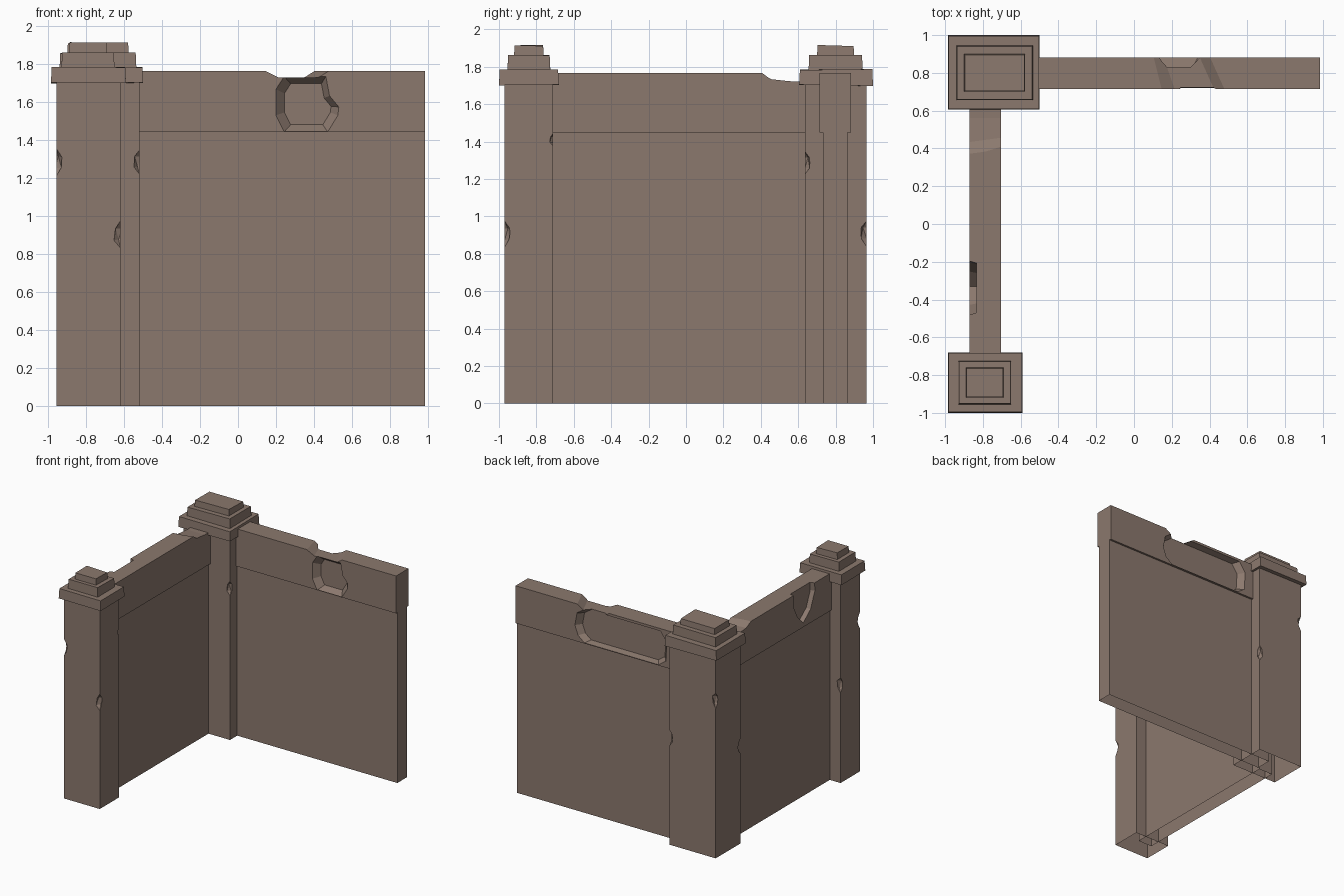
import bpy, bmesh, random
from mathutils import Vector

if "Cube" in bpy.data.objects:
    bpy.data.objects.remove(bpy.data.objects["Cube"])

random.seed(4)
stone = bpy.data.materials.new("brown stone")
stone.diffuse_color = (0.26, 0.19, 0.155, 1)
stone.use_nodes = True
stone.node_tree.nodes["Principled BSDF"].inputs["Base Color"].default_value = stone.diffuse_color


def to_object(name, bm):
    bmesh.ops.recalc_face_normals(bm, faces=bm.faces)
    mesh = bpy.data.meshes.new(name)
    bm.to_mesh(mesh)
    bm.free()
    obj = bpy.data.objects.new(name, mesh)
    bpy.context.collection.objects.link(obj)
    mesh.materials.append(stone)
    return obj


def loft(name, a, b):
    """Closed solid between two rings with the same point count."""
    bm = bmesh.new()
    ra = [bm.verts.new(p) for p in a]
    rb = [bm.verts.new(p) for p in b]
    n = len(ra)
    for i in range(n):
        j = (i + 1) % n
        bm.faces.new((ra[i], ra[j], rb[j], rb[i]))
    bm.faces.new(ra)
    bm.faces.new(rb)
    return to_object(name, bm)


def block(name, x0, x1, y0, y1, z0, z1, taper=0.0, jitter=0.0):
    def ring(z, t):
        return [(x, y, z + random.uniform(-jitter, jitter))
                for x, y in ((x0 + t, y0 + t), (x1 - t, y0 + t), (x1 - t, y1 - t), (x0 + t, y1 - t))]
    return loft(name, ring(z0, 0), ring(z1, taper))


def chip(p, s):
    """Rough stone-shaped cutter."""
    bm = bmesh.new()
    bmesh.ops.create_icosphere(bm, subdivisions=1, radius=1)
    for v in bm.verts:
        k = random.uniform(0.9, 1.1)
        v.co = Vector((p[i] + v.co[i] * s[i] * k for i in range(3)))
    return to_object("chip_cutter", bm)


def recess(pts, place, start, end, shrink):
    """Tapered pocket cutter; place maps (u, v, depth) to a 3D point."""
    cu = sum(p[0] for p in pts) / len(pts)
    cv = sum(p[1] for p in pts) / len(pts)
    inner = [(cu + (u - cu) * shrink, cv + (v - cv) * shrink) for u, v in pts]
    return loft("recess_cutter", [place(u, v, start) for u, v in pts],
                [place(u, v, end) for u, v in inner])


def carve(obj, cutters):
    """Cut the damage, then open the underside."""
    for c in cutters:
        m = obj.modifiers.new("cut", 'BOOLEAN')
        m.operation, m.solver, m.object = 'DIFFERENCE', 'EXACT', c
    dg = bpy.context.evaluated_depsgraph_get()
    mesh = bpy.data.meshes.new_from_object(obj.evaluated_get(dg))
    obj.modifiers.clear()
    obj.data = mesh
    for c in cutters:
        bpy.data.objects.remove(c)
    bm = bmesh.new()
    bm.from_mesh(mesh)
    low = [f for f in bm.faces if all(v.co.z < 0.001 for v in f.verts)]
    bmesh.ops.delete(bm, geom=low, context='FACES')
    bm.to_mesh(mesh)
    bm.free()


# Posts with chipped corners
size = (0.034, 0.034, 0.066)
corner_post = block("corner_post", -0.955, -0.52, 0.635, 0.965, 0, 1.72)
carve(corner_post, [chip(p, size) for p in (
    (-0.955, 0.965, 1.34), (-0.955, 0.635, 0.83), (-0.52, 0.965, 0.91), (-0.52, 0.635, 1.285))])
front_post = block("front_post", -0.955, -0.62, -0.97, -0.71, 0, 1.72)
carve(front_post, [chip(p, size) for p in (
    (-0.955, -0.97, 1.285), (-0.62, -0.97, 0.905), (-0.955, -0.71, 0.83))]
    + [chip((-0.62, -0.71, 1.41), (0.025, 0.02, 0.035))])

# Stepped caps
caps = {
    "corner_cap": ((-0.985, -0.50, 0.605, 1.0), (-0.94, -0.535, 0.655, 0.945), (-0.90, -0.575, 0.70, 0.90)),
    "front_cap": ((-0.985, -0.59, -1.0, -0.68), (-0.93, -0.65, -0.955, -0.725), (-0.89, -0.69, -0.92, -0.76)),
}
heights = ((1.70, 1.783), (1.775, 1.86), (1.85, 1.913))
for name, tiers in caps.items():
    for i, (r, h) in enumerate(zip(tiers, heights)):
        block(f"{name}_tier_{i + 1}", *r, *h, taper=0.004, jitter=0.004)


# Walls: thick top band over a thinner panel
def wall(name, c, a, b, along_x):
    sec = [(-0.066, 0), (0.066, 0), (0.066, 1.447), (0.083, 1.447),
           (0.083, 1.765), (-0.083, 1.765), (-0.083, 1.447), (-0.066, 1.447)]
    def put(t):
        return [(t, c + o, z) if along_x else (c + o, t, z) for o, z in sec]
    return loft(name, put(a), put(b))


back_wall = wall("back_wall", 0.798, -0.70, 0.985, True)
notch = loft("notch_cutter",
             [(0.08, 0.70, 1.80), (0.15, 0.70, 1.765), (0.22, 0.70, 1.73), (0.43, 0.70, 1.73), (0.54, 0.70, 1.80)],
             [(0.03, 0.90, 1.80), (0.10, 0.90, 1.765), (0.15, 0.90, 1.73), (0.34, 0.90, 1.73), (0.45, 0.90, 1.80)])
front_hole = recess([(0.24, 1.44), (0.195, 1.53), (0.195, 1.67), (0.24, 1.74), (0.465, 1.74),
                     (0.485, 1.635), (0.535, 1.575), (0.53, 1.53), (0.475, 1.44)],
                    lambda u, v, d: (u, d, v), 0.71, 0.765, 0.72)
back_hole = recess([(-0.36, 1.452), (-0.43, 1.50), (-0.44, 1.66), (-0.38, 1.745), (0.33, 1.745),
                    (0.41, 1.69), (0.43, 1.58), (0.40, 1.50), (0.34, 1.452)],
                   lambda u, v, d: (u, d, v), 0.885, 0.83, 0.9)
carve(back_wall, [notch, front_hole, back_hole])

left_wall = wall("left_wall", -0.788, -0.80, 0.72, False)
end_notch = loft("notch_cutter",
                 [(-0.90, 0.30, 1.80), (-0.90, 0.43, 1.733), (-0.90, 0.56, 1.722), (-0.90, 0.80, 1.722), (-0.90, 0.80, 1.80)],
                 [(-0.68, 0.37, 1.80), (-0.68, 0.46, 1.733), (-0.68, 0.56, 1.722), (-0.68, 0.80, 1.722), (-0.68, 0.80, 1.80)])
side_hole = recess([(-0.33, 1.48), (-0.43, 1.56), (-0.49, 1.70), (-0.48, 1.82), (-0.19, 1.82), (-0.20, 1.66), (-0.25, 1.56)],
                   lambda u, v, d: (d, u, v), -0.88, -0.835, 0.9)
carve(left_wall, [end_notch, side_hole])
